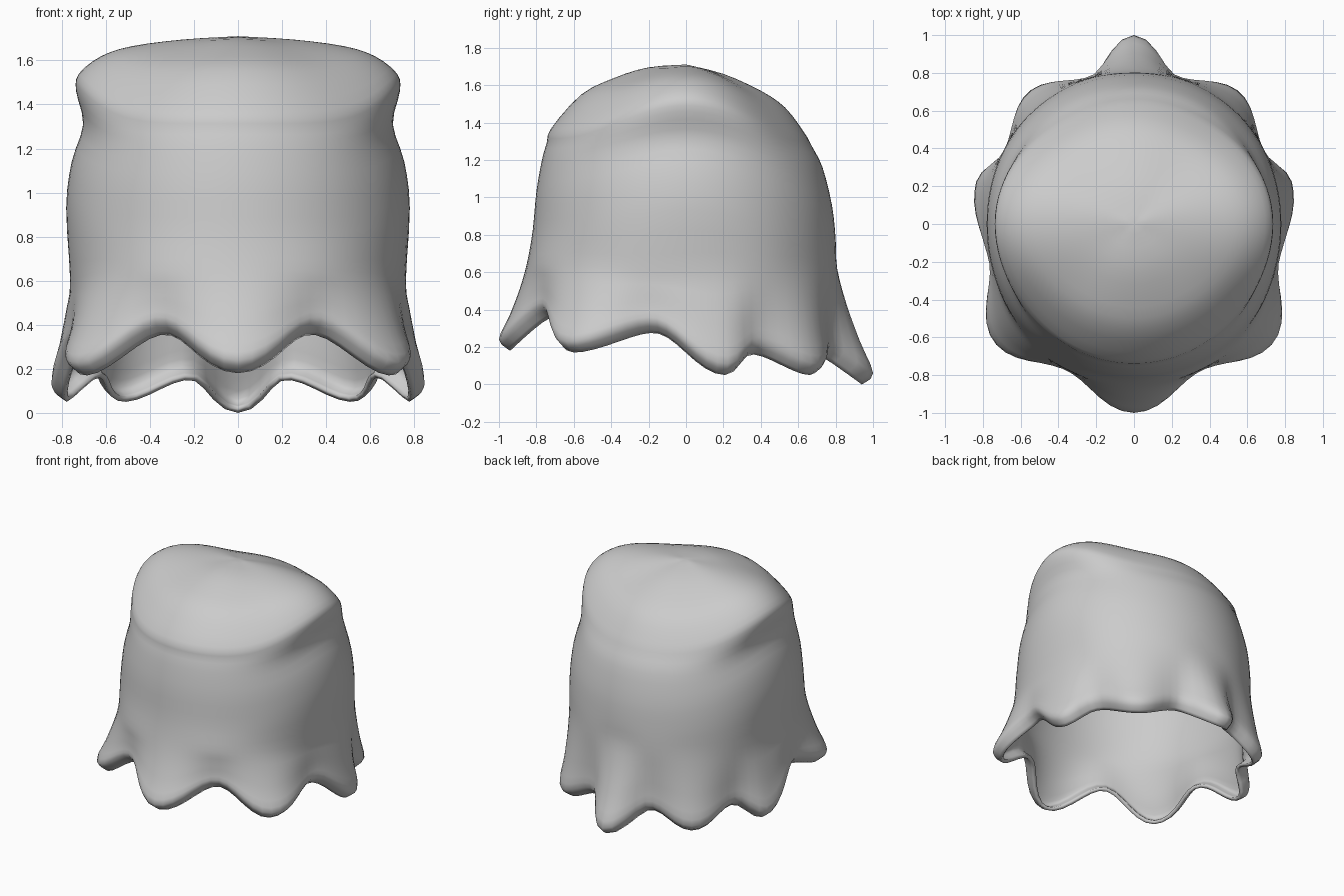
import bpy, bmesh
from math import sin, cos, pi, radians

if "Cube" in bpy.data.objects:
    bpy.data.objects.remove(bpy.data.objects["Cube"])

SEGMENTS, STEPS = 96, 3

# Body profiles as (radius, z): front, back, and the side that carries the ear corner
FRONT = [(0, 1.71), (.20, 1.695), (.38, 1.64), (.56, 1.55), (.72, 1.37), (.745, 1.29),
         (.77, 1.20), (.80, 1.03), (.82, .82), (.85, .65)]
BACK = [(0, 1.71), (.20, 1.66), (.40, 1.57), (.53, 1.48), (.63, 1.35), (.675, 1.27),
        (.73, 1.16), (.78, .96), (.80, .78), (.808, .62)]
EAR = [(0, 1.71), (.25, 1.695), (.48, 1.665), (.62, 1.62), (.722, 1.54), (.735, 1.46),
       (.703, 1.31), (.755, 1.14), (.78, .93), (.762, .60)]

# Hem tips and valleys: angle from the front, radius, lowest z
HEM = [(0, 1.0, .18), (25, .85, .355), (49, .97, .17), (76, .79, .275), (105, .865, .05),
       (119, .785, .16), (142, .895, .05), (163, .81, .15), (180, 1.0, 0)]


def hem_at(angle):
    a = min(angle, 360 - angle)
    for (a0, r0, z0), (a1, r1, z1) in zip(HEM, HEM[1:]):
        if a <= a1:
            k = (1 - cos(pi * (a - a0) / (a1 - a0))) / 2
            return r0 + (r1 - r0) * k, z0 + (z1 - z0) * k


def column(angle):
    """Profile from the crown down to the rolled hem at one angle."""
    th = radians(angle)
    ear = abs(sin(th)) ** 5
    front = (1 + cos(th)) / 2
    pts = [tuple((f * front + b * (1 - front)) * (1 - ear) + e * ear
                 for f, b, e in zip(F, B, E)) for F, B, E in zip(FRONT, BACK, EAR)]
    r0, z0 = pts[-1]
    r1, z1 = hem_at(angle)
    for t in (.35, .7, 1):
        pts.append((r0 + (r1 - r0) * t ** 1.25, z0 + (z1 + .06 - z0) * t))
    pts.append((r1 - .06, z1))
    return smooth(pts)


def smooth(pts):
    """Catmull-Rom refinement of a profile."""
    out = []
    for i in range(len(pts) - 1):
        quad = (pts[max(i - 1, 0)], pts[i], pts[i + 1], pts[min(i + 2, len(pts) - 1)])
        for s in range(STEPS):
            t = s / STEPS
            out.append(tuple(.5 * (2 * b + (c - a) * t + (2 * a - 5 * b + 4 * c - d) * t * t
                                   + (3 * b - a - 3 * c + d) * t ** 3)
                             for a, b, c, d in zip(*quad)))
    return out + [pts[-1]]


# Draped cloth body with ears and scalloped hem
bm = bmesh.new()
crown = bm.verts.new((0, 0, 1.71))
cols = []
for i in range(SEGMENTS):
    angle = 360 * i / SEGMENTS
    th = radians(angle)
    cols.append([bm.verts.new((r * sin(th), -r * cos(th), z)) for r, z in column(angle)[1:]])
for i, c in enumerate(cols):
    n = cols[(i + 1) % SEGMENTS]
    bm.faces.new((crown, c[0], n[0]))
    for j in range(len(c) - 1):
        bm.faces.new((c[j], c[j + 1], n[j + 1], n[j]))
bmesh.ops.recalc_face_normals(bm, faces=bm.faces)
if sum(f.normal.z for f in bm.faces if crown in f.verts) < 0:
    bmesh.ops.reverse_faces(bm, faces=bm.faces)
mesh = bpy.data.meshes.new("draped_body")
bm.to_mesh(mesh)
bm.free()
body = bpy.data.objects.new("draped_body", mesh)
bpy.context.collection.objects.link(body)

# Thin cloth wall, open underneath
wall = body.modifiers.new("wall", "SOLIDIFY")
wall.thickness = .025
wall.offset = -1

bpy.context.view_layer.objects.active = body
body.select_set(True)
bpy.ops.object.shade_smooth_by_angle(angle=radians(50))
